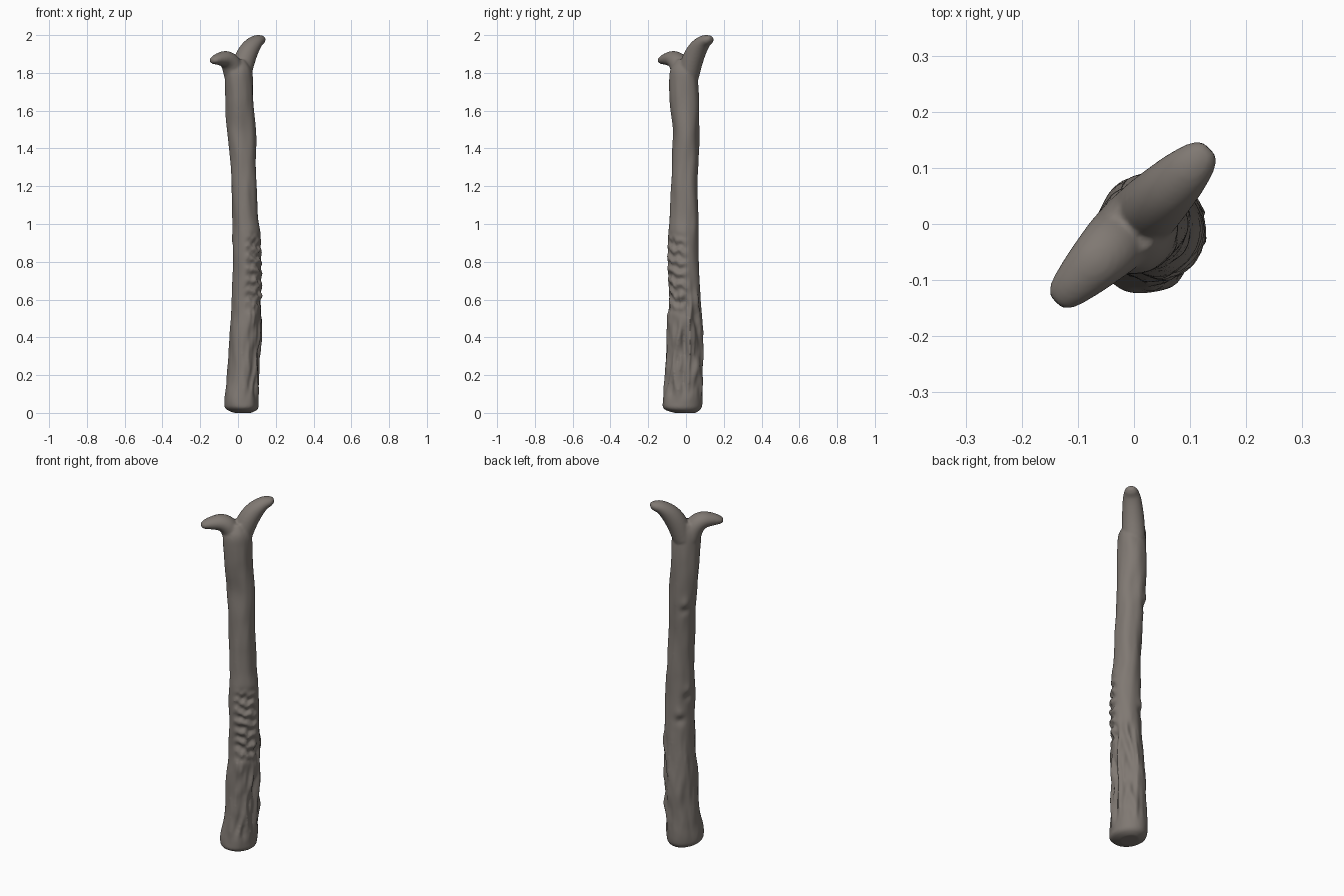
import bpy, bmesh, math
from mathutils import Vector, noise

cube = bpy.data.objects.get("Cube")
if cube:
    bpy.data.objects.remove(cube, do_unlink=True)

SIDES = 48
bark = bpy.data.materials.new("weathered grey wood")
bark.use_nodes = True
colour = (0.215, 0.19, 0.17, 1)
bark.diffuse_color = colour
bark.node_tree.nodes["Principled BSDF"].inputs["Base Color"].default_value = colour


def skin(bm, rings):
    """Join rings of points into one closed tube."""
    loops = [[bm.verts.new(p) for p in ring] for ring in rings]
    for a, b in zip(loops, loops[1:]):
        for i in range(len(a)):
            j = (i + 1) % len(a)
            bm.faces.new((a[i], a[j], b[j], b[i]))
    bm.faces.new(loops[0][::-1])
    bm.faces.new(loops[-1])


def spline(rows, t):
    """Catmull-Rom through rows of numbers, t counted in rows."""
    i = min(int(t), len(rows) - 2)
    f = t - i
    a, b, c, d = (rows[max(0, min(len(rows) - 1, i + k))] for k in (-1, 0, 1, 2))
    return [q + 0.5 * f * (r - p + f * (2*p - 5*q + 4*r - s + f * (3*(q - r) + s - p)))
            for p, q, r, s in zip(a, b, c, d)]


def bump(value, centre, width):
    return math.exp(-((value - centre) / width) ** 2)


def step(value, low, high):
    t = max(0, min(1, (value - low) / (high - low)))
    return t * t * (3 - 2 * t)


def wear(angle, z):
    """Bark relief: lumps, crosswise ridges and lengthwise grooves."""
    c, s = math.cos(angle), math.sin(angle)
    r = 0.007 * noise.noise(Vector((1.6 * c, 1.6 * s, z * 6)))
    # crosswise ridges on the front left face
    facing = step(math.cos(angle + 0.7), 0.45, 0.9)
    band = step(z, 0.5, 0.6) * (1 - step(z, 0.88, 0.97))
    wobble = noise.noise(Vector((c * 3, s * 3, z * 9)))
    r += facing * band * (0.009 * math.sin(z * 105 + 3 * wobble + 2 * angle) - 0.008)
    # lengthwise grooves below, strongest on the left
    low = step(z, 0.05, 0.15) * (1 - step(z, 0.5, 0.75))
    side = 0.25 + 0.75 * step(c, -0.2, 0.7)
    r += low * side * (0.022 * noise.noise(Vector((c * 4.5, s * 4.5, z * 9))) - 0.003)
    r -= 0.014 * low * bump(angle, 0.05 + 0.15 * wobble, 0.13)
    # knot hollows on the back right face
    for turn, height in ((2.3, 1.38), (2.2, 0.74), (2.75, 0.87)):
        d = bump(angle, turn, 0.3)
        r += d * (0.008 * bump(z, height + 0.035, 0.035) - 0.012 * bump(z, height, 0.025))
    return r


bm = bmesh.new()

# Trunk: height, then x and y extents
trunk = [
    (0.00, -0.02, 0.07, -0.06, 0.05),
    (0.02, -0.062, 0.105, -0.115, 0.077),
    (0.06, -0.07, 0.113, -0.125, 0.085),
    (0.20, -0.057, 0.115, -0.112, 0.09),
    (0.40, -0.045, 0.12, -0.10, 0.09),
    (0.60, -0.035, 0.127, -0.095, 0.08),
    (0.78, -0.03, 0.127, -0.10, 0.067),
    (0.94, -0.03, 0.123, -0.092, 0.065),
    (1.05, -0.03, 0.107, -0.083, 0.065),
    (1.25, -0.037, 0.098, -0.078, 0.065),
    (1.45, -0.055, 0.093, -0.07, 0.067),
    (1.60, -0.065, 0.085, -0.08, 0.07),
    (1.75, -0.07, 0.08, -0.09, 0.065),
    (1.82, -0.065, 0.07, -0.083, 0.055),
    (1.87, -0.04, 0.04, -0.05, 0.04),
]
rings = []
STEPS = 16
for k in range(STEPS * (len(trunk) - 1) + 1):
    z, x0, x1, y0, y1 = spline(trunk, k / STEPS)
    fade = step(z, 0.0, 0.06)
    ring = []
    for i in range(SIDES):
        a = 2 * math.pi * i / SIDES - math.pi
        w = wear(a, z) * fade
        ring.append(((x0 + x1) / 2 + ((x1 - x0) / 2 + w) * math.cos(a),
                     (y0 + y1) / 2 + ((y1 - y0) / 2 + w) * math.sin(a), z))
    rings.append(ring)
skin(bm, rings)

# Fork: distance along the diagonal, height, thickness, breadth
diagonal = Vector((1, 1, 0)).normalized()
across = Vector((1, -1, 0)).normalized()
high_branch = [(0.015, 1.78, 0.055, 0.06), (0.045, 1.86, 0.056, 0.058),
               (0.083, 1.92, 0.05, 0.053), (0.13, 1.962, 0.036, 0.045),
               (0.172, 1.976, 0.024, 0.032), (0.19, 1.977, 0.011, 0.018)]
low_branch = [(-0.02, 1.78, 0.055, 0.06), (-0.05, 1.845, 0.05, 0.058),
              (-0.09, 1.872, 0.044, 0.052), (-0.14, 1.873, 0.033, 0.042),
              (-0.18, 1.867, 0.021, 0.03), (-0.197, 1.866, 0.01, 0.016)]
for path in (high_branch, low_branch):
    rings = []
    for k in range(8 * (len(path) - 1) + 1):
        t = k / 8
        d, z, thick, broad = spline(path, t)
        before, after = (spline(path, max(0, min(len(path) - 1, t + e))) for e in (-0.1, 0.1))
        along = (diagonal * (after[0] - before[0]) + Vector((0, 0, after[1] - before[1]))).normalized()
        up = along.cross(across)
        centre = diagonal * d + Vector((0, 0, z))
        rings.append([centre + across * broad * math.cos(a) + up * thick * math.sin(a)
                      for a in (2 * math.pi * i / 24 for i in range(24))])
    skin(bm, rings)

bmesh.ops.recalc_face_normals(bm, faces=bm.faces)
mesh = bpy.data.meshes.new("forked_trunk")
bm.to_mesh(mesh)
bm.free()
mesh.materials.append(bark)
post = bpy.data.objects.new("forked_trunk", mesh)
bpy.context.collection.objects.link(post)

# Fuse the trunk and branches into one skin
fuse = post.modifiers.new("fuse", 'REMESH')
fuse.mode = 'VOXEL'
fuse.voxel_size = 0.007
fuse.use_smooth_shade = True
soften = post.modifiers.new("soften", 'SMOOTH')
soften.factor = 0.5
soften.iterations = 3

bpy.ops.object.select_all(action='DESELECT')
post.select_set(True)
bpy.context.view_layer.objects.active = post
bpy.ops.object.shade_smooth()
